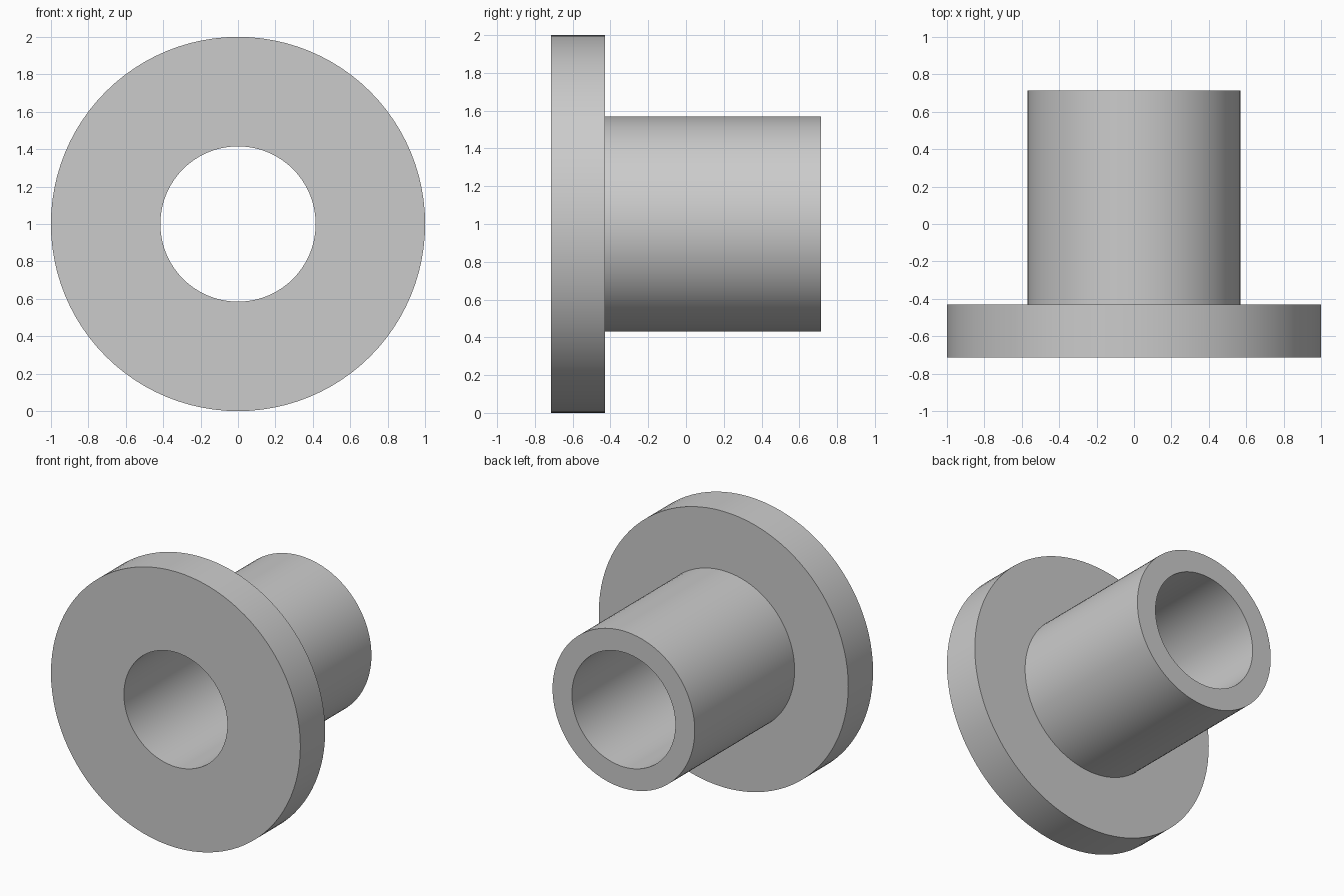
import bpy
import bmesh
import math
from mathutils import Matrix, Vector

cube = bpy.data.objects.get("Cube")
if cube:
    bpy.data.objects.remove(cube, do_unlink=True)

SEGMENTS = 96
BORE, TUBE, FLANGE = 0.415, 0.57, 1.0
FRONT, STEP, BACK = -0.714, -0.43, 0.714

# Plain grey material
grey = bpy.data.materials.new("plain grey")
grey.use_nodes = True
colour = (0.6, 0.6, 0.6, 1)
grey.diffuse_color = colour
grey.node_tree.nodes["Principled BSDF"].inputs["Base Color"].default_value = colour

# Closed cross-section (radius, y), running round the wall of the bushing
profile = [(BORE, FRONT), (FLANGE, FRONT), (FLANGE, STEP),
           (TUBE, STEP), (TUBE, BACK), (BORE, BACK)]

# Revolve the cross-section about the y axis
bm = bmesh.new()
rings = []
for i in range(SEGMENTS):
    turn = Matrix.Rotation(math.tau * i / SEGMENTS, 3, 'Y')
    rings.append([bm.verts.new(turn @ Vector((r, y, 0))) for r, y in profile])
for i, ring in enumerate(rings):
    after = rings[(i + 1) % SEGMENTS]
    for j in range(len(profile)):
        k = (j + 1) % len(profile)
        bm.faces.new((ring[j], ring[k], after[k], after[j]))
bmesh.ops.recalc_face_normals(bm, faces=bm.faces)
bmesh.ops.translate(bm, verts=bm.verts, vec=(0, 0, FLANGE))

mesh = bpy.data.meshes.new("flanged_bushing")
bm.to_mesh(mesh)
bm.free()
mesh.materials.append(grey)
bushing = bpy.data.objects.new("flanged_bushing", mesh)
bpy.context.collection.objects.link(bushing)

# Smooth round walls, sharp rims
bpy.ops.object.select_all(action='DESELECT')
bushing.select_set(True)
bpy.context.view_layer.objects.active = bushing
bpy.ops.object.shade_smooth_by_angle(angle=math.radians(30))
